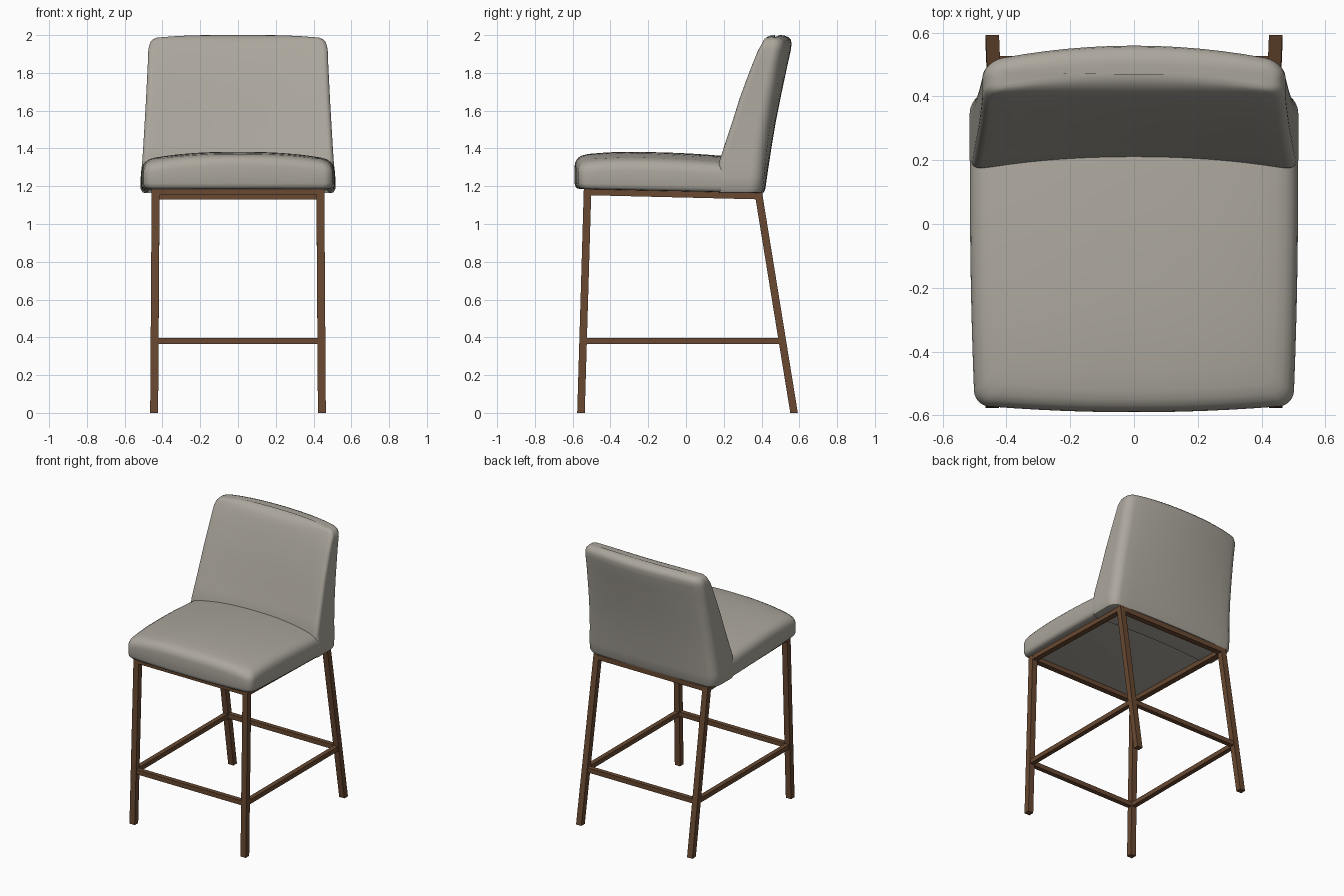
import bpy, bmesh, math
from mathutils import Vector

if "Cube" in bpy.data.objects:
    bpy.data.objects.remove(bpy.data.objects["Cube"])


def material(name, rgb):
    m = bpy.data.materials.new(name)
    m.diffuse_color = (*rgb, 1)
    m.use_nodes = True
    m.node_tree.nodes["Principled BSDF"].inputs["Base Color"].default_value = m.diffuse_color
    return m


LEATHER = material("warm grey leather", (0.41, 0.385, 0.335))
BRONZE = material("brown metal", (0.14, 0.066, 0.031))


def loft(name, rings, mat, smooth=40):
    """Skin a list of equal-length closed rings and cap both ends."""
    bm = bmesh.new()
    vs = [[bm.verts.new(p) for p in r] for r in rings]
    n = len(vs[0])
    for a, b in zip(vs, vs[1:]):
        for i in range(n):
            j = (i + 1) % n
            bm.faces.new((a[i], a[j], b[j], b[i]))
    bm.faces.new(vs[0][::-1])
    bm.faces.new(vs[-1])
    bmesh.ops.recalc_face_normals(bm, faces=bm.faces)
    me = bpy.data.meshes.new(name)
    bm.to_mesh(me)
    bm.free()
    me.materials.append(mat)
    ob = bpy.data.objects.new(name, me)
    bpy.context.collection.objects.link(ob)
    if smooth:
        bpy.ops.object.select_all(action='DESELECT')
        ob.select_set(True)
        bpy.context.view_layer.objects.active = ob
        bpy.ops.object.shade_smooth_by_angle(angle=math.radians(smooth))
    return ob


def outline(w, yf, yb, rf, rb, bowf=0.0, bowb=0.0, arc=6, seg=12):
    """Rounded rectangle in plan, with bowed front and back edges."""
    corners = [(w - rf, yf + rf, rf, -90), (w - rb, yb - rb, rb, 0),
               (-w + rb, yb - rb, rb, 90), (-w + rf, yf + rf, rf, 180)]
    pts = []
    for k, (cx, cy, r, a0) in enumerate(corners):
        for i in range(arc + 1):
            a = math.radians(a0 + 90 * i / arc)
            pts.append(Vector((cx + r * math.cos(a), cy + r * math.sin(a))))
        nx, ny, nr, na = corners[(k + 1) % 4]
        a = math.radians(na)
        end = Vector((nx + nr * math.cos(a), ny + nr * math.sin(a)))
        start = pts[-1].copy()
        pts += [start.lerp(end, i / seg) for i in range(1, seg)]
    out = []
    for p in pts:
        t, u = (p.y - yf) / (yb - yf), p.x / w
        out.append((p.x, p.y + ((1 - t) * bowf + t * bowb) * u * u))
    return out


# Seat cushion: sides, rounded rim, then a crowned top
def seat_bottom(y):
    return 1.185 - 0.022 * (y + 0.55)


def seat_top(x, y):
    return (1.382 - 0.045 * abs(x / 0.515) ** 2.5
            - 0.02 * max(0, (-y - 0.3) / 0.29) ** 2
            - 0.022 * max(0, (y + 0.3) / 0.5) ** 2)


SW, SF, SB = 0.514, -0.59, 0.32
base = outline(SW, SF, SB, 0.045, 0.045, 0.022, 0)


def seat_ring(inset, height):
    cy, half = (SF + SB) / 2, (SB - SF) / 2
    ring = []
    for x, y in base:
        y = cy + (y - cy) * (half - inset) / half
        x *= (SW - inset) / SW * (1 - 0.03 * ((y - 0.1) / 0.69) ** 2)
        ring.append((x, y, height(x, y)))
    return ring


rings = [seat_ring(i, lambda x, y, d=d: seat_bottom(y) + d)
         for i, d in [(0.03, 0), (0.015, 0.003), (0.005, 0.012), (0, 0.03)]]
rings += [seat_ring(i, lambda x, y, d=d: seat_top(x, y) - d)
          for i, d in [(0, 0.055), (0.003, 0.038), (0.01, 0.024), (0.02, 0.013),
                       (0.04, 0.004), (0.07, 0), (0.13, 0), (0.2, 0),
                       (0.28, 0), (0.36, 0), (0.43, 0)]]
loft("seat", rings, LEATHER)

# Backrest: plan sections (z, half width, front y, back y, front bow, back bow)
sections = [
    (1.163, 0.490, 0.200, 0.400, -0.03, -0.015),
    (1.168, 0.506, 0.200, 0.412, -0.03, -0.015),
    (1.185, 0.515, 0.200, 0.420, -0.03, -0.018),
    (1.25, 0.515, 0.200, 0.429, -0.03, -0.02),
    (1.33, 0.507, 0.202, 0.441, -0.03, -0.025),
    (1.42, 0.501, 0.230, 0.455, -0.028, -0.03),
    (1.54, 0.494, 0.266, 0.475, -0.024, -0.035),
    (1.66, 0.487, 0.300, 0.499, -0.02, -0.04),
    (1.76, 0.482, 0.332, 0.520, -0.015, -0.044),
    (1.84, 0.478, 0.360, 0.537, -0.012, -0.048),
    (1.92, 0.475, 0.389, 0.555, -0.008, -0.05),
    (1.955, 0.471, 0.406, 0.559, -0.01, -0.05),
    (1.975, 0.464, 0.420, 0.555, -0.015, -0.05),
    (1.99, 0.450, 0.438, 0.540, -0.025, -0.045),
    (1.998, 0.432, 0.455, 0.520, -0.03, -0.04),
    (2.0, 0.400, 0.470, 0.502, -0.03, -0.03),
]
rings = []
for z, w, yf, yb, bf, bb in sections:
    d = yb - yf
    plan = outline(w, yf, yb, min(0.03, d * 0.3), min(0.06, d * 0.4), bf, bb)
    drop = 0.012 if z > 1.95 else 0
    rings.append([(x, y, z - drop * (x / w) ** 4) for x, y in plan])
loft("backrest", rings, LEATHER)


# Metal frame: square bars between two points
def bar(name, a, b, u, v):
    rings = [[Vector(p) + Vector(u) * s + Vector(v) * t
              for s, t in ((-1, -1), (1, -1), (1, 1), (-1, 1))] for p in (a, b)]
    loft(name, rings, BRONZE, smooth=0)


X, Y, Z = (0.021, 0, 0), (0, 0.02, 0), (0, 0, 0.0175)
T = 0.0165
for side, s in (("left", -1), ("right", 1)):
    bar("front_leg_" + side, (s * 0.444, -0.556, 0), (s * 0.436, -0.521, 1.188), X, Y)
    bar("rear_leg_" + side, (s * 0.444, 0.572, 0), (s * 0.436, 0.383, 1.166), X, Y)
    bar("seat_rail_" + side, (s * 0.436, -0.521, 1.170), (s * 0.436, 0.385, 1.148),
        (0.02, 0, 0), Z)
    bar("stretcher_" + side, (s * 0.441, -0.545, 0.38), (s * 0.441, 0.510, 0.38),
        (T, 0, 0), (0, 0, T))
for name, y, z in (("front", -0.521, 1.170), ("rear", 0.386, 1.148)):
    bar("seat_rail_" + name, (-0.436, y, z), (0.436, y, z), Y, Z)
for name, y in (("front", -0.545), ("rear", 0.510)):
    bar("stretcher_" + name, (-0.441, y, 0.38), (0.441, y, 0.38), (0, T, 0), (0, 0, T))
